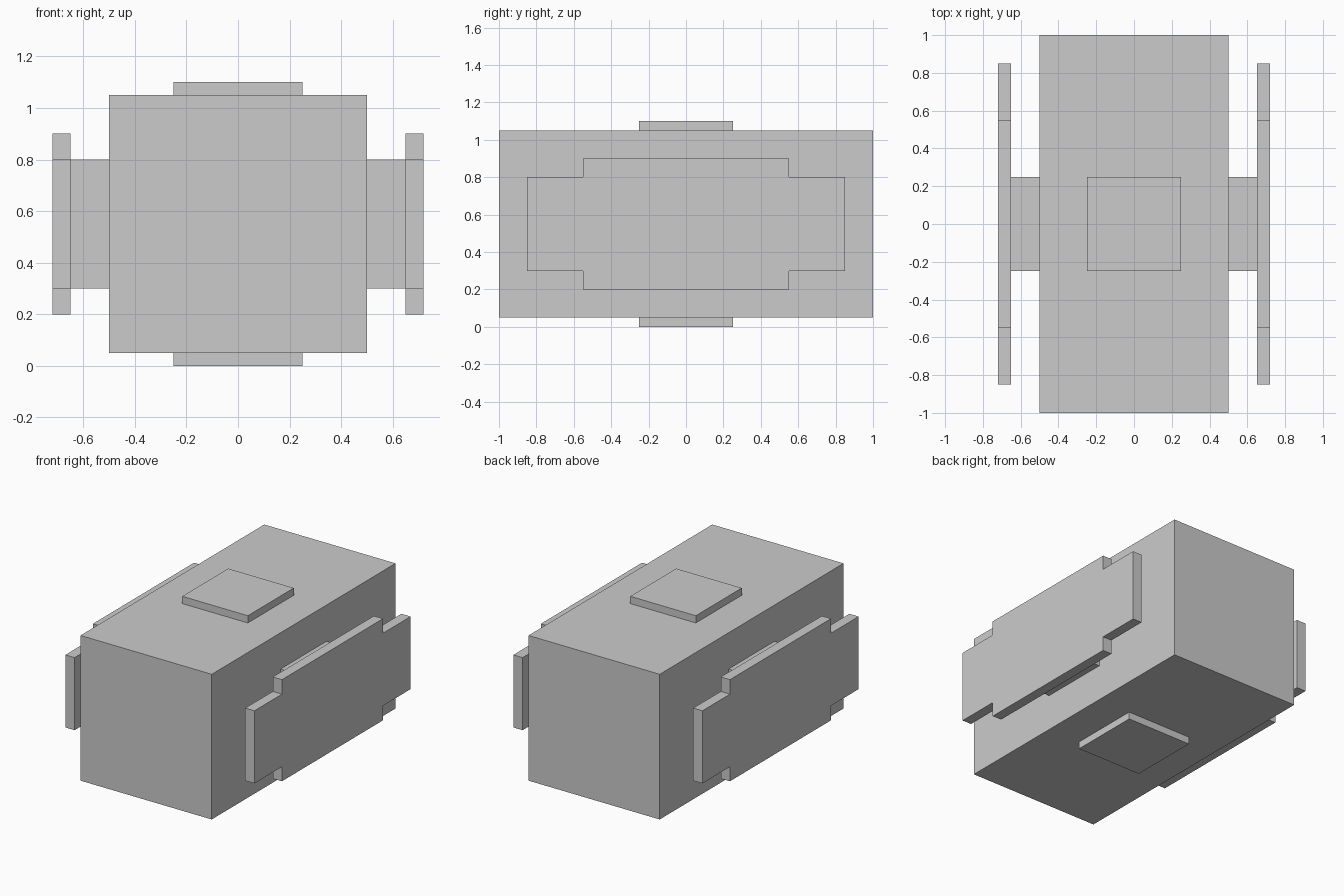
import bpy, bmesh

if "Cube" in bpy.data.objects:
    bpy.data.objects.remove(bpy.data.objects["Cube"])


def make_object(name, bm):
    bmesh.ops.recalc_face_normals(bm, faces=bm.faces)
    mesh = bpy.data.meshes.new(name)
    bm.to_mesh(mesh)
    bm.free()
    obj = bpy.data.objects.new(name, mesh)
    bpy.context.collection.objects.link(obj)
    return obj


def box(name, low, high):
    bm = bmesh.new()
    bmesh.ops.create_cube(bm, size=1)
    for v in bm.verts:
        v.co = [(a + b) / 2 + c * (b - a) for a, b, c in zip(low, high, v.co)]
    return make_object(name, bm)


def plate(name, outline, x0, x1):
    """Extrude a (y, z) outline along x."""
    bm = bmesh.new()
    face = bm.faces.new([bm.verts.new((x0, y, z)) for y, z in outline])
    ext = bmesh.ops.extrude_face_region(bm, geom=[face], use_keep_orig=True)
    verts = [g for g in ext["geom"] if isinstance(g, bmesh.types.BMVert)]
    bmesh.ops.translate(bm, verts=verts, vec=(x1 - x0, 0, 0))
    return make_object(name, bm)


# Main body
box("body", (-0.5, -1, 0.05), (0.5, 1, 1.05))

# Square pads on the top and bottom
box("top_pad", (-0.25, -0.25, 1.05), (0.25, 0.25, 1.1))
box("bottom_pad", (-0.25, -0.25, 0), (0.25, 0.25, 0.05))

# Notched side panels, each held by a short bracket
quarter = [(0.85, 0.25), (0.55, 0.25), (0.55, 0.35)]
right_half = [(y, -z) for y, z in reversed(quarter)] + quarter
outline = [(y, 0.55 + z) for y, z in right_half]
outline += [(-y, 0.55 - z) for y, z in right_half]

for side, s in (("left", -1), ("right", 1)):
    x_in, x_out = sorted((s * 0.5, s * 0.65))
    box(side + "_bracket", (x_in, -0.25, 0.3), (x_out, 0.25, 0.8))
    plate(side + "_panel", outline, s * 0.65, s * 0.72)
